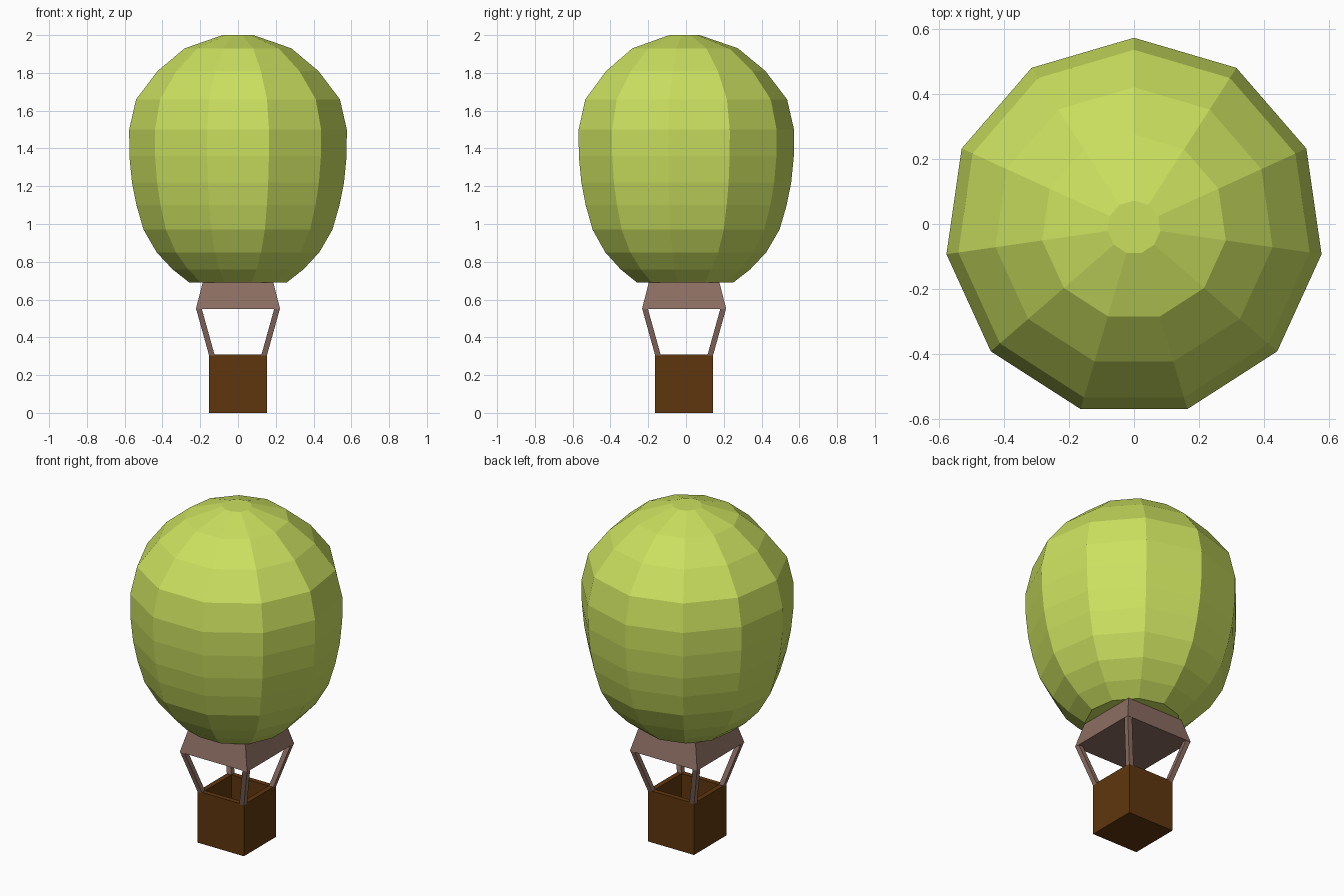
import bpy, bmesh, math
from mathutils import Vector

old = bpy.data.objects.get("Cube")
if old:
    bpy.data.objects.remove(old, do_unlink=True)

CY = -0.01  # shared centre line in y


def material(name, srgb):
    lin = [((c / 255 + 0.055) / 1.055) ** 2.4 for c in srgb] + [1]
    m = bpy.data.materials.new(name)
    m.use_nodes = True
    m.diffuse_color = lin
    m.node_tree.nodes["Principled BSDF"].inputs["Base Color"].default_value = lin
    return m


lime = material("lime green", (203, 224, 95))
taupe = material("taupe brown", (141, 110, 99))
brown = material("dark brown", (95, 54, 14))


def finish(name, bm, mat):
    bmesh.ops.recalc_face_normals(bm, faces=bm.faces)
    me = bpy.data.meshes.new(name)
    bm.to_mesh(me)
    bm.free()
    me.materials.append(mat)
    ob = bpy.data.objects.new(name, me)
    bpy.context.collection.objects.link(ob)
    return ob


def loft(bm, rings):
    """Skin a list of vertex rings and cap both ends."""
    loops = [[bm.verts.new(p) for p in ring] for ring in rings]
    for a, b in zip(loops, loops[1:]):
        for i in range(len(a)):
            j = (i + 1) % len(a)
            bm.faces.new((a[i], a[j], b[j], b[i]))
    bm.faces.new(loops[0])
    bm.faces.new(loops[-1])


def polygon(r, z, sides, start):
    angles = [start + math.tau * i / sides for i in range(sides)]
    return [(r * math.cos(a), CY + r * math.sin(a), z) for a in angles]


def square(h, z):
    return polygon(h * math.sqrt(2), z, 4, math.pi / 4)


# Balloon envelope: eleven flat gores
profile = [(0.26, 0.69), (0.35, 0.76), (0.435, 0.85), (0.505, 0.97),
           (0.543, 1.10), (0.567, 1.22), (0.581, 1.36), (0.582, 1.50),
           (0.545, 1.66), (0.43, 1.81), (0.285, 1.93), (0.082, 2.0)]
bm = bmesh.new()
loft(bm, [polygon(r, z, 11, math.pi / 2) for r, z in profile])
finish("envelope", bm, lime)

# Flared skirt under the envelope
bm = bmesh.new()
loft(bm, [square(0.223, 0.55), square(0.187, 0.69)])
finish("skirt", bm, taupe)

# Open basket with thick walls
bm = bmesh.new()
loft(bm, [square(0.153, 0), square(0.153, 0.308),
          square(0.123, 0.308), square(0.123, 0.03)])
finish("basket", bm, brown)

# Four slanted struts from the basket rim to the skirt corners
for sx, side in ((1, "left"), (-1, "right")):
    for sy, end in ((1, "back"), (-1, "front")):
        bm = bmesh.new()
        rings = []
        for c, z in ((0.137, 0.3), (0.207, 0.552)):
            offset = Vector((sx * c, sy * c, 0))
            rings.append([Vector((dx, CY + dy, z)) + offset for dx, dy in
                          ((-.015, -.015), (.015, -.015), (.015, .015), (-.015, .015))])
        loft(bm, rings)
        finish(f"strut_{end}_{side}", bm, taupe)
